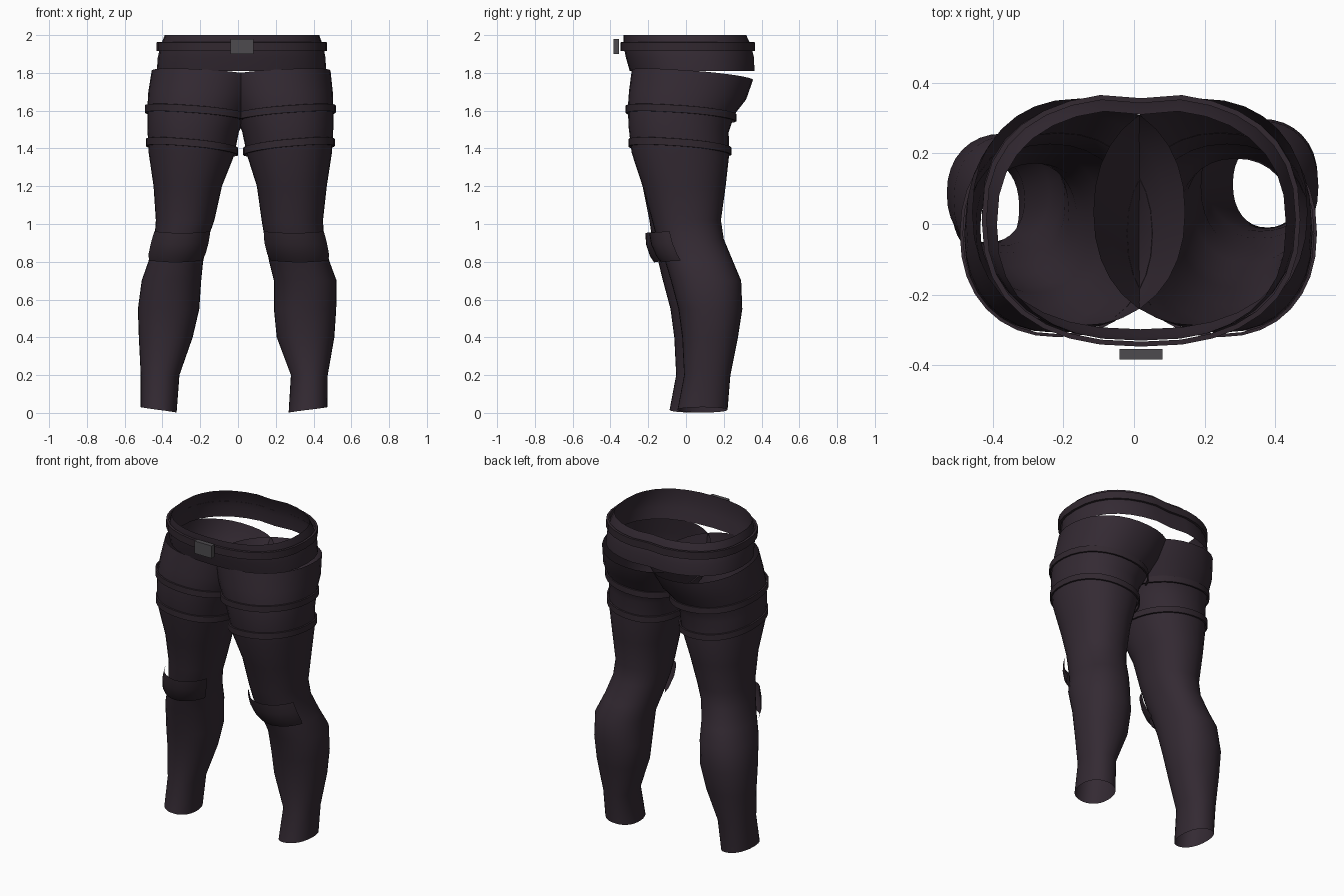
import bpy, bmesh, math

if "Cube" in bpy.data.objects:
    bpy.data.objects.remove(bpy.data.objects["Cube"])

def material(name, rgb):
    m = bpy.data.materials.new(name)
    m.diffuse_color = (*rgb, 1)
    m.use_nodes = True
    m.node_tree.nodes["Principled BSDF"].inputs["Base Color"].default_value = m.diffuse_color
    return m

CLOTH = material("dark plum cloth", (0.034, 0.023, 0.033))
STRAP = material("dark plum strap", (0.031, 0.021, 0.029))
METAL = material("grey metal", (0.075, 0.07, 0.077))

# z, left outer x, left inner x, right inner x, right outer x, front y, back y
LEG = [
    (0.016, -.515, -.325, .268, .473, -.045, .22),
    (0.20, -.515, -.310, .280, .475, -.010, .235),
    (0.40, -.525, -.240, .205, .510, -.020, .275),
    (0.55, -.530, -.205, .190, .520, -.040, .298),
    (0.70, -.510, -.195, .190, .522, -.080, .292),
    (0.80, -.475, -.185, .165, .485, -.110, .250),
    (0.92, -.442, -.160, .142, .455, -.155, .200),
    (1.02, -.435, -.125, .125, .450, -.180, .185),
    (1.20, -.447, -.085, .100, .470, -.230, .210),
    (1.37, -.473, -.020, .048, .497, -.288, .228),
    (1.50, -.480, .005, .022, .505, -.304, .226),
    (1.60, -.480, .055, -.022, .505, -.308, .258),
    (1.68, -.475, .095, -.065, .502, -.302, .318),
    (1.79, -.457, .145, -.115, .490, -.287, .355),
]
# z, left x, right x, front y, back y
WAIST = [
    (1.81, -.430, .467, -.298, .368),
    (1.88, -.425, .463, -.318, .366),
    (1.94, -.412, .452, -.330, .352),
    (2.00, -.388, .430, -.330, .325),
]

def sample(table, z):
    """Linear lookup of a profile row at height z."""
    z = min(max(z, table[0][0]), table[-1][0])
    for a, b in zip(table, table[1:]):
        if z <= b[0]:
            t = (z - a[0]) / (b[0] - a[0])
            return [p + (q - p) * t for p, q in zip(a, b)][1:]

def spow(v, e):
    return math.copysign(abs(v) ** e, v)

def oval(x0, x1, y0, y1, ang, off, n):
    c, s = spow(math.cos(ang), 2 / n), spow(math.sin(ang), 2 / n)
    return ((x0 + x1) / 2 + ((x1 - x0) / 2 + off) * c,
            (y0 + y1) / 2 + ((y1 - y0) / 2 + off) * s)

def leg_point(side, z, ang, off=0.0):
    lo, li, ri, ro, yf, yb = sample(LEG, z)
    if side < 0:  # left shin stands slightly further forward
        d = -0.042 * min(1, max(0, (1.15 - z) / 0.4))
        yf, yb = yf + d, yb + d
    x0, x1 = (ri, ro) if side > 0 else (li, lo)
    if side < 0:
        off_x = li, lo
        x, y = oval(-li, -lo, yf, yb, ang, off, 2.2)
        return -x, y
    return oval(x0, x1, yf, yb, ang, off, 2.2)

def waist_point(z, ang, off=0.0):
    x0, x1, y0, y1 = sample(WAIST, z)
    x, y = oval(x0, x1, y0, y1, ang, off, 2.4)
    if y > 0.2:  # slight dip at the back seam
        y -= 0.015 * math.exp(-((x - 0.02) / 0.06) ** 2)
    return x, y

def sheet(name, rows, closed, mat):
    """Surface through rows of points."""
    bm = bmesh.new()
    vs = [[bm.verts.new(p) for p in r] for r in rows]
    n = len(rows[0])
    for a, b in zip(vs, vs[1:]):
        for i in range(n if closed else n - 1):
            j = (i + 1) % n
            bm.faces.new((a[i], a[j], b[j], b[i]))
    bmesh.ops.recalc_face_normals(bm, faces=bm.faces)
    if not closed:  # open plates face forward
        if sum(f.normal.y for f in bm.faces) > 0:
            bmesh.ops.reverse_faces(bm, faces=bm.faces)
    for f in bm.faces:
        f.smooth = True
    me = bpy.data.meshes.new(name)
    bm.to_mesh(me)
    bm.free()
    me.materials.append(mat)
    ob = bpy.data.objects.new(name, me)
    bpy.context.collection.objects.link(ob)
    return ob

N = 32
RING = [2 * math.pi * i / N for i in range(N)]

def tilt(z, ang):
    """Hem and upper rim lean: outside and front are higher."""
    c, s = math.cos(ang), math.sin(ang)
    if z < 0.1:
        return 0.014 * c
    w = max(0, (z - 1.2) / 0.6)
    return w * (0.022 * c - 0.027 * s)

for side, label in ((-1, "left"), (1, "right")):
    # trouser leg, an open tube; both overlap at the hips
    rows = [[(*leg_point(side, r[0], a), r[0] + tilt(r[0], a)) for a in RING] for r in LEG]
    sheet(label + "_trouser_leg", rows, True, CLOTH)

    # thigh straps
    for k, zc in enumerate((1.585, 1.408)):
        rows = []
        for dz, off in ((-.02, .004), (-.019, .013), (.019, .013), (.02, .004)):
            rows.append([(*leg_point(side, zc, a, off),
                          zc + dz + 0.024 * math.cos(a) - 0.022 * math.sin(a)) for a in RING])
        sheet(f"{label}_thigh_strap_{k + 1}", rows, True, STRAP)

    # knee pad, a curved plate in front of the knee
    rows = []
    for z, off in ((.795, .022), (.83, .036), (.89, .04), (.95, .032)):
        row = []
        for i in range(15):
            a = math.radians(207 + 126 * i / 14)
            x, y = leg_point(side, z, a, off)
            cx = (leg_point(side, z, 0)[0] + leg_point(side, z, math.pi)[0]) / 2
            row.append((cx + (x - cx) * 0.93, y, z + 0.012 * abs(math.cos(a))))
        rows.append(row)
    sheet(label + "_knee_pad", rows, False, STRAP)

# waistband
sheet("waistband", [[(*waist_point(r[0], a), r[0]) for a in RING] for r in WAIST], True, CLOTH)

# belt
rows = []
for z, off in ((1.915, .004), (1.916, .018), (1.962, .018), (1.963, .004)):
    rows.append([(*waist_point(1.935, a, off), z) for a in RING])
sheet("belt", rows, True, STRAP)

# buckle
bpy.ops.mesh.primitive_cube_add(size=1, location=(0.02, -0.369, 1.94))
buckle = bpy.context.object
buckle.name = "buckle"
buckle.scale = (0.122, 0.03, 0.08)
buckle.data.materials.append(METAL)

# crisp edges on straps, smooth cloth
for ob in bpy.data.objects:
    bpy.ops.object.select_all(action='DESELECT')
    ob.select_set(True)
    bpy.context.view_layer.objects.active = ob
    bpy.ops.object.shade_smooth_by_angle(angle=math.radians(40))
